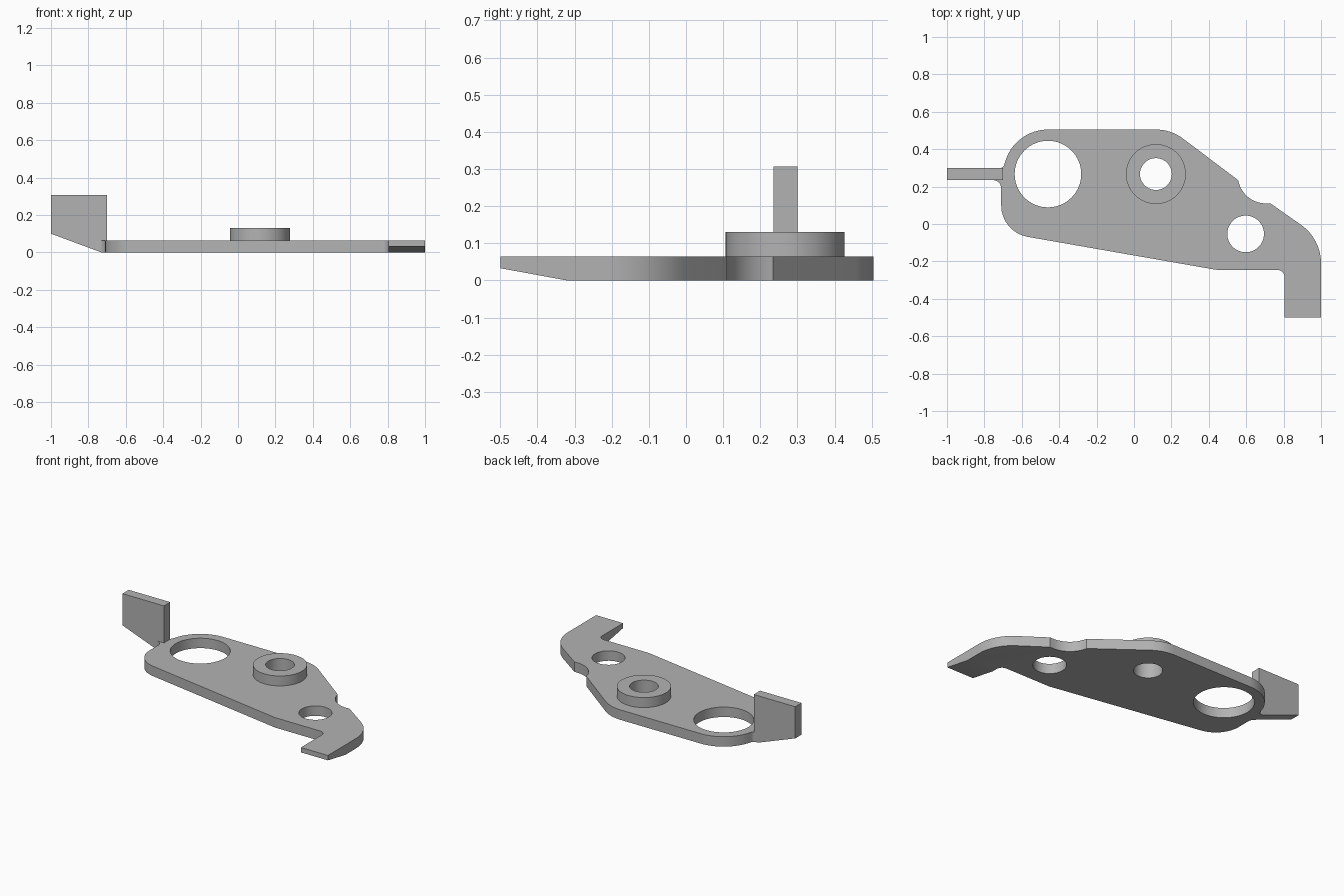
import bpy, bmesh, math
from mathutils import Vector

cube = bpy.data.objects.get("Cube")
if cube:
    bpy.data.objects.remove(cube, do_unlink=True)

GREY = (0.45, 0.45, 0.45, 1.0)
metal = bpy.data.materials.new("plain grey metal")
metal.use_nodes = True
metal.diffuse_color = GREY
metal.node_tree.nodes["Principled BSDF"].inputs["Base Color"].default_value = GREY

THICK = 0.065
LUG_Y = (0.235, 0.30)


def arc(cx, cy, r, start, end, steps=12):
    """Sharp outline points along an arc, angles in degrees."""
    angles = [math.radians(start + (end - start) * i / steps) for i in range(steps + 1)]
    return [(cx + r * math.cos(a), cy + r * math.sin(a), 0) for a in angles]


def fillet(corners, steps=8):
    """Round each (x, y, radius) corner of a closed outline."""
    out = []
    for i, (x, y, r) in enumerate(corners):
        p = Vector((x, y))
        if r == 0:
            out.append(p)
            continue
        a = (Vector(corners[i - 1][:2]) - p).normalized()
        b = (Vector(corners[(i + 1) % len(corners)][:2]) - p).normalized()
        half = a.angle(b) / 2
        centre = p + (a + b).normalized() * (r / math.sin(half))
        start = p + a * (r / math.tan(half)) - centre
        end = p + b * (r / math.tan(half)) - centre
        sweep = start.angle_signed(end)
        for k in range(steps + 1):
            t = -sweep * k / steps
            c, s = math.cos(t), math.sin(t)
            out.append(centre + Vector((start.x * c - start.y * s,
                                        start.x * s + start.y * c)))
    return out


def prism(name, profile, place, low, high):
    """Extrude a 2D profile; place(u, v, w) maps it into space."""
    bm = bmesh.new()
    face = bm.faces.new([bm.verts.new(place(u, v, low)) for u, v in profile])
    shift = Vector(place(0, 0, high)) - Vector(place(0, 0, low))
    new = bmesh.ops.extrude_face_region(bm, geom=[face])["geom"]
    bmesh.ops.translate(bm, vec=shift, verts=[g for g in new if isinstance(g, bmesh.types.BMVert)])
    bmesh.ops.recalc_face_normals(bm, faces=bm.faces)
    mesh = bpy.data.meshes.new(name)
    bm.to_mesh(mesh)
    bm.free()
    mesh.materials.append(metal)
    obj = bpy.data.objects.new(name, mesh)
    bpy.context.collection.objects.link(obj)
    return obj


def flat(x, y, z):
    return (x, y, z)


def disc(name, x, y, r, low, high):
    return prism(name, [p[:2] for p in arc(x, y, r, 0, 360, 64)[:-1]], flat, low, high)


def combine(obj, tool, operation):
    """Apply a boolean and remove its tool."""
    mod = obj.modifiers.new(operation, 'BOOLEAN')
    mod.operation, mod.object, mod.solver = operation, tool, 'EXACT'
    bpy.context.view_layer.objects.active = obj
    bpy.ops.object.modifier_apply(modifier=mod.name)
    bpy.data.objects.remove(tool, do_unlink=True)


# Plate outline, counterclockwise from the lower left corner
outline = [(-0.71, -0.044, 0.17), (0.44, -0.245, 0.1), (0.805, -0.245, 0.04),
           (0.805, -0.5, 0), (1, -0.5, 0), (1, -0.08, 0.25), (0.73, 0.11, 0)]
outline += arc(0.705, 0.26, 0.15, 270, 190)
outline += [(0.198, 0.505, 0.238)]
outline += arc(-0.46, 0.267, 0.238, 90, 165, 16)
outline += [(-0.70, LUG_Y[1], 0.02), (-0.76, LUG_Y[1], 0),
            (-0.76, LUG_Y[0], 0), (-0.71, LUG_Y[0], 0.045)]
plate = prism("plate", fillet(outline), flat, 0, THICK)

# Through holes
for x, y, r in [(-0.46, 0.267, 0.178), (0.117, 0.267, 0.085), (0.597, -0.053, 0.098)]:
    combine(plate, disc("hole_cutter", x, y, r, -0.1, 0.2), 'DIFFERENCE')

# Taper under the hooked arm
wedge = [(-0.32, 0), (-0.32, -0.1), (-0.6, -0.1), (-0.6, 0.0515), (-0.5, 0.033)]
combine(plate, prism("taper_cutter", wedge, lambda y, z, x: (x, y, z), 0.7, 1.1), 'DIFFERENCE')

# Slope under the neck, continuing the lug's lower edge
slope = [(-0.73, 0), (-0.73, -0.1), (-1, -0.1), (-1, 0.10)]
combine(plate, prism("slope_cutter", slope, lambda x, z, y: (x, y, z), 0.1, 0.4), 'DIFFERENCE')

# Upright lug
side = [(-1, 0.10), (-0.73, 0), (-0.70, 0), (-0.70, 0.307), (-1, 0.307)]
lug = prism("upright_lug", side, lambda x, z, y: (x, y, z), *LUG_Y)

# Raised boss
boss = disc("boss", 0.117, 0.267, 0.16, THICK, 0.13)
combine(boss, disc("bore_cutter", 0.117, 0.267, 0.085, 0, 0.2), 'DIFFERENCE')

for obj in (plate, lug, boss):
    bpy.ops.object.select_all(action='DESELECT')
    obj.select_set(True)
    bpy.context.view_layer.objects.active = obj
    bpy.ops.object.shade_smooth_by_angle(angle=math.radians(30))
